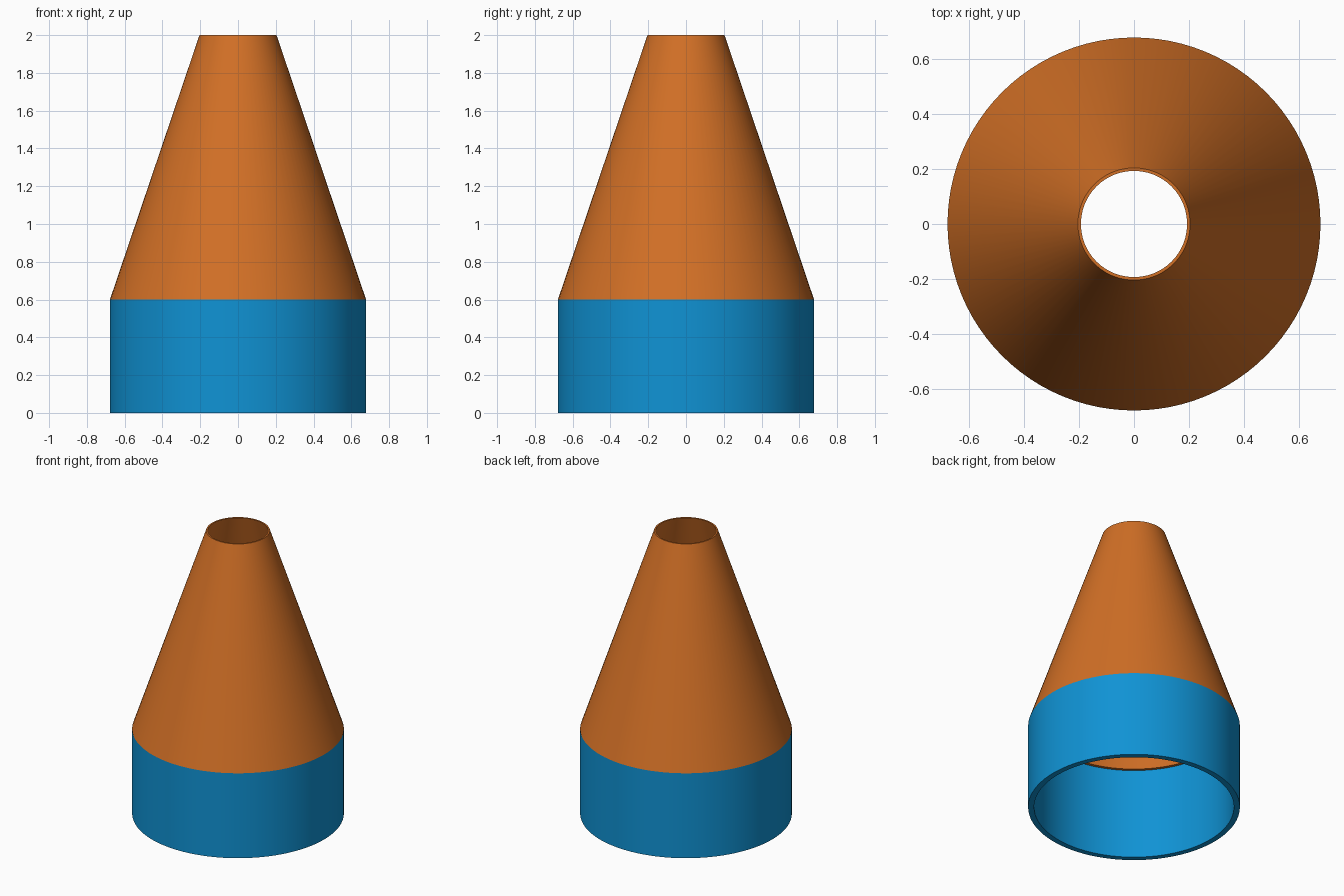
import bpy, bmesh, math

if "Cube" in bpy.data.objects:
    bpy.data.objects.remove(bpy.data.objects["Cube"])

SEGMENTS = 96


def material(name, rgb):
    m = bpy.data.materials.new(name)
    m.diffuse_color = (*rgb, 1.0)
    m.use_nodes = True
    m.node_tree.nodes["Principled BSDF"].inputs["Base Color"].default_value = m.diffuse_color
    return m


def lathe(name, profile, mat):
    """Revolve (radius, z) points around z; up the outside, down the inside."""
    bm = bmesh.new()
    rings = []
    for r, z in profile:
        rings.append([bm.verts.new((r * math.cos(a), r * math.sin(a), z))
                      for a in (2 * math.pi * k / SEGMENTS for k in range(SEGMENTS))])
    for low, high in zip(rings, rings[1:]):
        for k in range(SEGMENTS):
            n = (k + 1) % SEGMENTS
            bm.faces.new((low[k], low[n], high[n], high[k]))
    mesh = bpy.data.meshes.new(name)
    bm.to_mesh(mesh)
    bm.free()
    mesh.materials.append(mat)
    obj = bpy.data.objects.new(name, mesh)
    bpy.context.collection.objects.link(obj)
    bpy.ops.object.select_all(action='DESELECT')
    obj.select_set(True)
    bpy.context.view_layer.objects.active = obj
    bpy.ops.object.shade_smooth_by_angle(angle=math.radians(15))
    return obj


blue = material("blue", (0.005, 0.29, 0.66))
orange = material("orange", (0.64, 0.16, 0.019))

# Straight collar: bore, bottom rim, outer wall
lathe("collar", [(0.64, 0.64), (0.64, 0.0), (0.678, 0.0), (0.678, 0.6)], blue)

# Hollow cone: outer slope, thin top rim, inner slope, small ledge above the bore
lathe("cone", [(0.678, 0.6), (0.204, 2.0), (0.193, 2.0), (0.62, 0.64), (0.64, 0.64)], orange)
